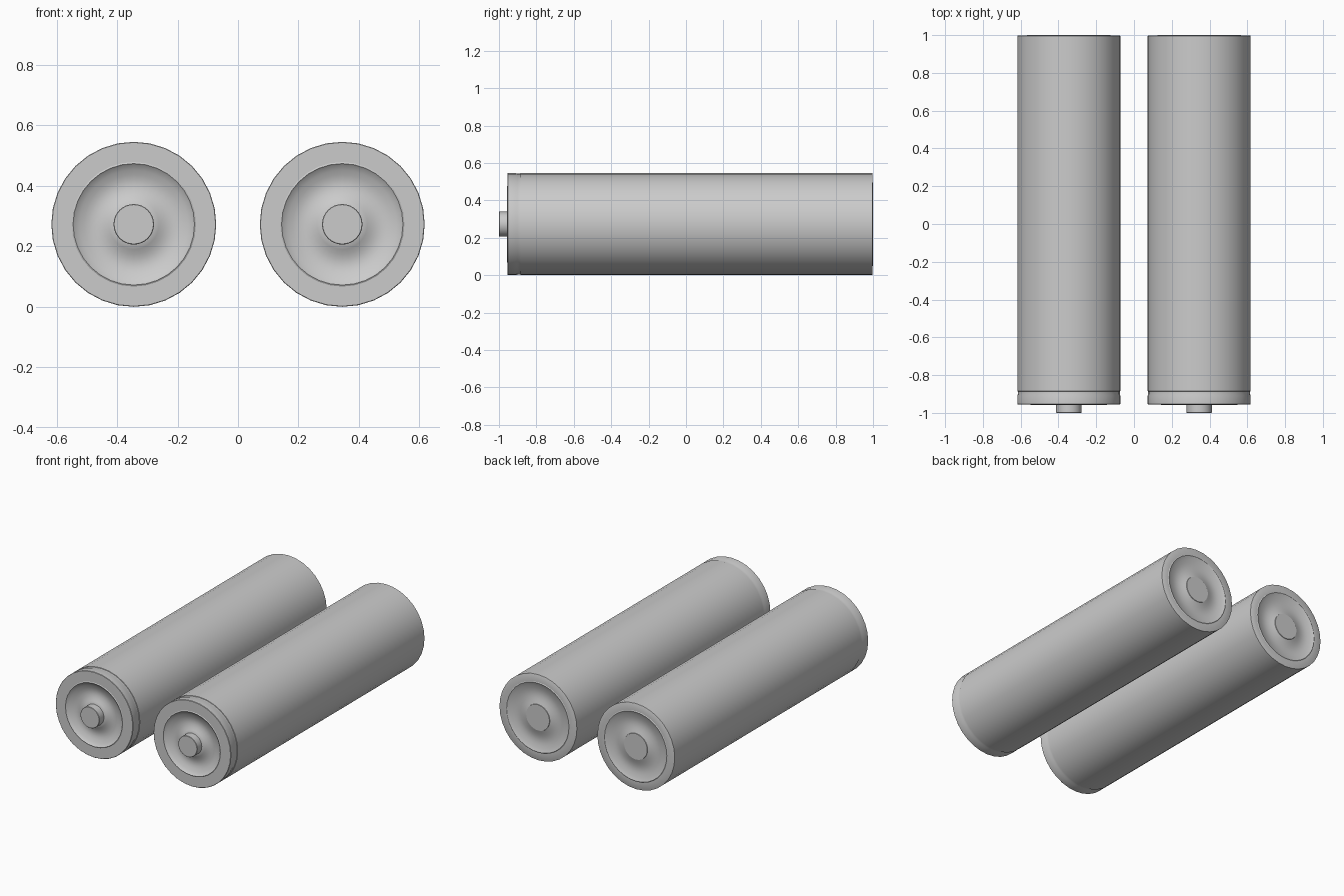
import bpy, bmesh
from math import sin, cos, pi, radians

if "Cube" in bpy.data.objects:
    bpy.data.objects.remove(bpy.data.objects["Cube"])

SEGMENTS = 32
RADIUS, CENTRE_X = 0.273, 0.345


def lathe(name, profile, x):
    """Revolve (radius, y) points about an axis parallel to y."""
    bm = bmesh.new()
    rings = []
    for r, y in profile:
        if r == 0:
            rings.append([bm.verts.new((0, y, 0))] * SEGMENTS)
        else:
            rings.append([bm.verts.new((r * cos(2 * pi * i / SEGMENTS), y,
                                        r * sin(2 * pi * i / SEGMENTS)))
                          for i in range(SEGMENTS)])
    for a, b in zip(rings, rings[1:]):
        for i in range(SEGMENTS):
            j = (i + 1) % SEGMENTS
            bm.faces.new(list(dict.fromkeys((a[i], a[j], b[j], b[i]))))
    bmesh.ops.recalc_face_normals(bm, faces=bm.faces)
    mesh = bpy.data.meshes.new(name)
    bm.to_mesh(mesh)
    bm.free()
    obj = bpy.data.objects.new(name, mesh)
    bpy.context.collection.objects.link(obj)
    obj.location = (x, 0, RADIUS)
    bpy.ops.object.select_all(action='DESELECT')
    obj.select_set(True)
    bpy.context.view_layer.objects.active = obj
    bpy.ops.object.shade_smooth_by_angle(angle=radians(30))


def dish(r_out, r_in, y, depth, steps=8):
    """Shallow rounded annular recess running from r_out to r_in."""
    return [(r_out + (r_in - r_out) * i / steps, y + depth * sin(pi * i / steps))
            for i in range(steps + 1)]


# Casing: dished front, stepped collar, long barrel, dished back with flat contact
casing = [(0, -0.953)] + dish(0.067, 0.196, -0.953, 0.022)
casing += [(0.201, -0.958), (0.206, -0.955), (0.271, -0.955), (RADIUS, -0.953),
           (RADIUS, -0.91), (0.270, -0.90), (0.270, -0.886), (RADIUS, -0.885),
           (RADIUS, 0.996), (0.271, 0.997), (0.225, 0.997), (0.220, 1.0)]
casing += dish(0.214, 0.083, 0.997, -0.014) + [(0.082, 1.0), (0, 1.0)]

# Positive terminal button
button = [(0, -1.0), (0.065, -1.0), (0.067, -0.998), (0.067, -0.94), (0, -0.94)]

for side, x in (("left", -CENTRE_X), ("right", CENTRE_X)):
    lathe(side + "_battery_casing", casing, x)
    lathe(side + "_terminal_button", button, x)
